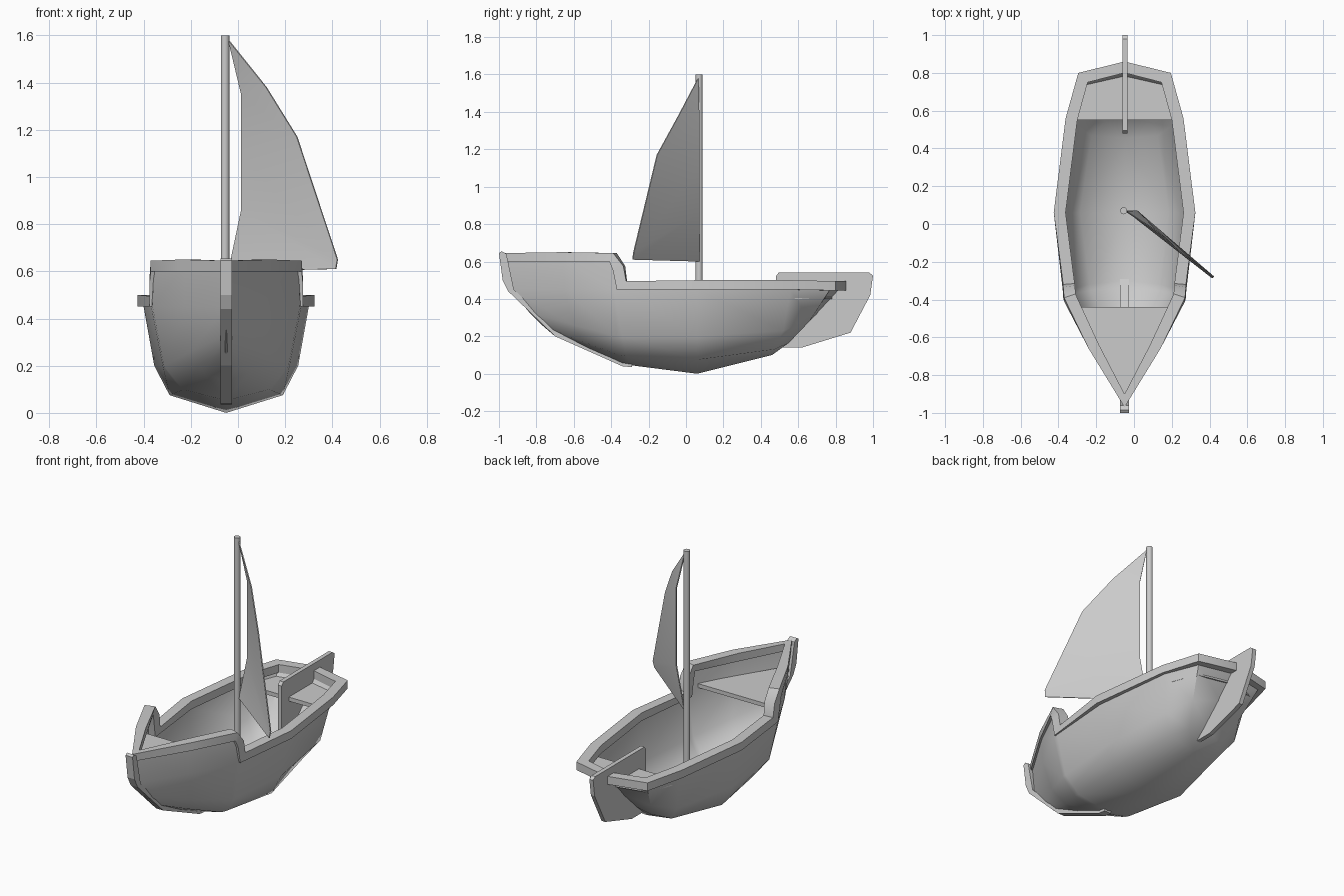
import bpy, bmesh, math

if "Cube" in bpy.data.objects:
    bpy.data.objects.remove(bpy.data.objects["Cube"])

CX = -0.05  # centreline of the boat
grey = bpy.data.materials.new("pale_grey")
grey.diffuse_color = (0.6, 0.6, 0.6, 1)
grey.use_nodes = True
grey.node_tree.nodes["Principled BSDF"].inputs["Base Color"].default_value = grey.diffuse_color


def make(name, verts, faces, mirrored=False, thickness=0, offset=0, smooth=None):
    me = bpy.data.meshes.new(name)
    me.from_pydata(verts, [], faces)
    bm = bmesh.new()
    bm.from_mesh(me)
    bmesh.ops.remove_doubles(bm, verts=bm.verts, dist=0.0005)
    bm.to_mesh(me)
    bm.free()
    me.materials.append(grey)
    ob = bpy.data.objects.new(name, me)
    ob.location = (CX, 0, 0)
    bpy.context.collection.objects.link(ob)
    if mirrored:
        m = ob.modifiers.new("mirror", 'MIRROR')
        m.use_clip = True
    if thickness:
        m = ob.modifiers.new("thickness", 'SOLIDIFY')
        m.thickness, m.offset = thickness, offset
    # apply the modifiers first, so sharp edges are found on the finished shape
    bpy.ops.object.select_all(action='DESELECT')
    ob.select_set(True)
    bpy.context.view_layer.objects.active = ob
    bpy.ops.object.convert(target='MESH')
    if smooth:
        bpy.ops.object.shade_smooth_by_angle(angle=math.radians(smooth))
    return ob


def loft(name, rows, closed=False, **kw):
    n = len(rows[0])
    faces = []
    for i in range(len(rows) - 1):
        for j in range(n if closed else n - 1):
            k = (j + 1) % n
            faces.append((i * n + j, i * n + k, (i + 1) * n + k, (i + 1) * n + j))
    return make(name, [p for r in rows for p in r], faces, **kw)


def prism(name, pts, axis, a, b):
    """Extrude a flat outline along axis x (outline in y,z) or z (outline in x,y)."""
    put = (lambda p, d: (d, p[0], p[1])) if axis == 'x' else (lambda p, d: (p[0], p[1], d))
    n = len(pts)
    verts = [put(p, a) for p in pts] + [put(p, b) for p in pts]
    faces = [tuple(reversed(range(n))), tuple(range(n, 2 * n))]
    faces += [(i, (i + 1) % n, n + (i + 1) % n, n + i) for i in range(n)]
    ob = make(name, verts, faces)
    bm = bmesh.new()
    bm.from_mesh(ob.data)
    bmesh.ops.recalc_face_normals(bm, faces=bm.faces)
    bm.to_mesh(ob.data)
    bm.free()
    return ob


# Hull: half sections from bow to stern, each from the rim down to the keel
loft("hull", [
    [(0, -.95, .62), (0, -.94, .45), (0, -.84, .33), (0, -.77, .26), (0, -.70, .20)],
    [(.178, -.66, .62), (.175, -.65, .45), (.15, -.60, .26), (.095, -.55, .17), (0, -.52, .13)],
    [(.305, -.40, .62), (.312, -.39, .45), (.264, -.37, .20), (.185, -.355, .10), (0, -.34, .052)],
    [(.318, -.36, .47), (.318, -.355, .45), (.269, -.34, .20), (.19, -.32, .095), (0, -.30, .046)],
    [(.352, .06, .47), (.35, .06, .45), (.305, .06, .20), (.24, .06, .075), (0, .06, 0)],
    [(.295, .56, .47), (.293, .56, .45), (.252, .52, .23), (.18, .47, .13), (0, .46, .10)],
    [(.225, .78, .47), (.22, .77, .45), (.17, .66, .28), (.10, .55, .165), (0, .46, .10)],
    [(0, .83, .47), (0, .82, .45), (0, .70, .32), (0, .58, .205), (0, .46, .10)],
], mirrored=True, thickness=.01, offset=-1, smooth=45)

# Rim: (outer half width, inner half width, outer y, inner y, top z, bottom z, bottom shift in y)
rim_stations = [
    (0, 0, -.97, -.90, .645, .60, 0),
    (.19, .135, -.66, -.64, .65, .60, 0),
    (.32, .26, -.39, -.37, .645, .60, -.02),
    (.325, .262, -.335, -.325, .575, .55, -.055),
    (.325, .264, -.32, -.315, .495, .45, -.05),
    (.375, .312, .06, .06, .50, .45, 0),
    (.312, .25, .56, .55, .50, .45, 0),
    (.245, .195, .80, .75, .495, .445, 0),
    (0, 0, .86, .80, .495, .445, 0),
]
loft("rim", [[(wo, yo, zt), (wo, yo + s, zb), (wi, yi + s, zb), (wi, yi, zt)]
             for wo, wi, yo, yi, zt, zb, s in rim_stations], closed=True, mirrored=True, smooth=30)

# Stem bar wrapping the bow and the front of the keel
prism("stem", [(-1, .645), (-.985, .655), (-.96, .64), (-.92, .45), (-.68, .22), (-.29, .06),
               (-.29, .035), (-.34, .04), (-.70, .20), (-.95, .44), (-.98, .50)], 'x', -.024, .024)

# Foredeck and stern bench
prism("foredeck", [(-.285, -.44), (-.16, -.65), (0, -.91), (.16, -.65), (.285, -.44)], 'z', .475, .50)
prism("stern_bench", [(-.275, .55), (.275, .55), (.203, .737), (0, .783), (-.203, .737)], 'z', .40, .425)

# Rudder blade
prism("rudder", [(.48, .52), (.495, .54), (.98, .54), (1, .525), (.985, .42), (.88, .22),
                 (.62, .14), (.48, .14)], 'x', -.011, .015)

# Mast
bpy.ops.mesh.primitive_cylinder_add(vertices=10, radius=.019, depth=1.57, location=(-.055, .07, .815))
mast = bpy.context.object
mast.name = "mast"
mast.data.materials.append(grey)
bpy.ops.object.shade_smooth_by_angle(angle=math.radians(50))

# Sail: each row runs from the mast edge to the free edge
loft("sail", [
    [(.01, .065, 1.58), (.01, .065, 1.58)],
    [(.065, .07, 1.35), (.17, -.04, 1.38)],
    [(.065, .07, 1.10), (.30, -.155, 1.17)],
    [(.065, .07, .86), (.472, -.28, .65)],
    [(.01, .07, .60), (.465, -.285, .61)],
], thickness=.006, smooth=40)
